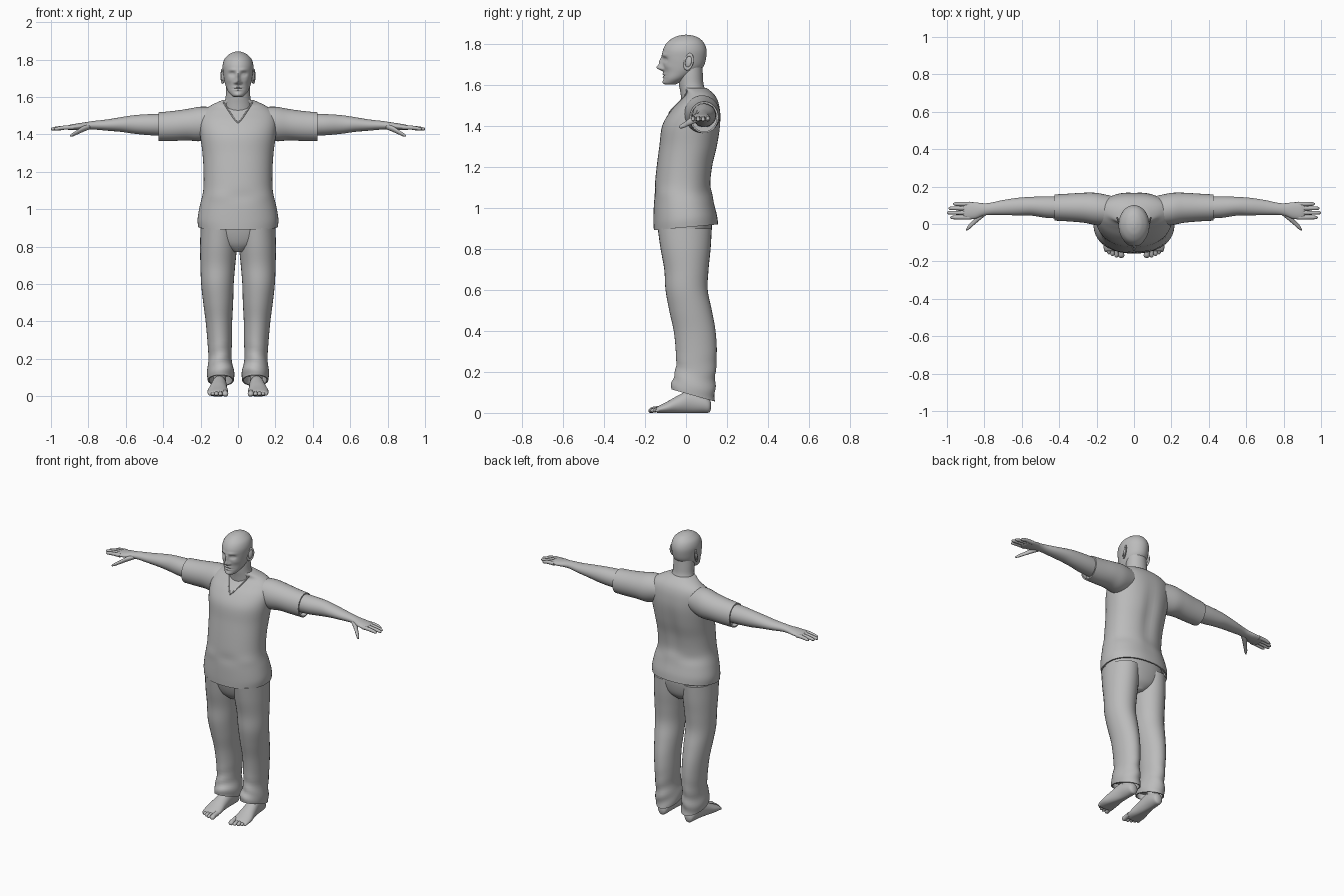
import bpy
import bmesh
import math
from mathutils import Vector
from mathutils.bvhtree import BVHTree

default_cube = bpy.data.objects.get("Cube")
if default_cube:
    bpy.data.objects.remove(default_cube, do_unlink=True)

# One plain colour for the whole figure
grey = bpy.data.materials.new("plain_grey")
grey.use_nodes = True
grey.diffuse_color = (0.5, 0.5, 0.5, 1)
grey.node_tree.nodes["Principled BSDF"].inputs["Base Color"].default_value = (0.5, 0.5, 0.5, 1)


def finish(obj):
    """Assign the material and smooth the object, keeping real edges sharp."""
    obj.data.materials.append(grey)
    bpy.ops.object.select_all(action="DESELECT")
    obj.select_set(True)
    bpy.context.view_layer.objects.active = obj
    bpy.ops.object.shade_smooth_by_angle(angle=math.radians(50))
    return obj


def spline(rings, steps):
    """Smooth interpolation through the given cross-sections."""
    rows = [Vector(r) for r in rings]
    rows = [rows[0]] + rows + [rows[-1]]
    out = []
    for a, b, c, d in zip(rows, rows[1:], rows[2:], rows[3:]):
        for i in range(steps):
            t = i / steps
            out.append(b + (c - a) * (t / 2) + (a * 2 - b * 5 + c * 4 - d) * (t * t / 2)
                       + (b * 3 - a - c * 3 + d) * (t ** 3 / 2))
    return out + [rows[-1]]


def loft(name, axis, rings, side=1, segs=32, steps=5, power=2.0, hem=0, shape=None):
    """Skin oval rings (position, centre a, centre b, radius a, radius b) along an axis.

    hem > 0 turns the first ring inward to make an open cloth edge."""
    rows = spline(rings, steps)
    if hem:
        first, inward = rows[0], math.copysign(hem, rows[-1][0] - rows[0][0])
        lip = Vector(first)
        lip[3], lip[4] = first[3] - 0.008, first[4] - 0.008
        deep = Vector(lip)
        deep[0] += inward
        rows = [deep, lip] + rows
    bm = bmesh.new()
    loops = []
    for t, a, b, ra, rb in rows:
        loop = []
        for k in range(segs):
            ang = math.tau * k / segs
            c, s = math.cos(ang), math.sin(ang)
            u = a + max(ra, 0.001) * math.copysign(abs(c) ** (2 / power), c)
            v = b + max(rb, 0.001) * math.copysign(abs(s) ** (2 / power), s)
            co = Vector({"x": (t, u, v), "y": (u, t, v), "z": (u, v, t)}[axis])
            if shape:
                co = shape(co)
            co.x *= side
            loop.append(bm.verts.new(co))
        loops.append(loop)
    for low, high in zip(loops, loops[1:]):
        for k in range(segs):
            n = (k + 1) % segs
            bm.faces.new((low[k], low[n], high[n], high[k]))
    bm.faces.new(loops[0])
    bm.faces.new(loops[-1])
    bmesh.ops.recalc_face_normals(bm, faces=bm.faces)
    mesh = bpy.data.meshes.new(name)
    bm.to_mesh(mesh)
    bm.free()
    obj = bpy.data.objects.new(name, mesh)
    bpy.context.collection.objects.link(obj)
    return finish(obj)


def bell(d, width):
    return math.exp(-(d / width) ** 2)


# Shirt: belly, chest and sloping shoulders, hem higher at the back
def shirt_shape(co):
    low = max(0, min(1, (1.15 - co.z) / 0.2))
    co.z += 0.09 * co.y * low
    if co.y > 0:
        spine = bell(co.x, 0.04) * bell(co.z - 1.25, 0.18)
        co.y -= 0.012 * spine
    fold = bell(co.z - 1.07, 0.03) * math.sin(co.x * 22 + 1)
    co.y += 0.004 * fold
    return co


shirt = loft("shirt", "z", [
    (.905, 0, 0, .213, .157), (.95, 0, -.003, .216, .155), (1.02, 0, -.01, .204, .147),
    (1.1, 0, -.015, .186, .138), (1.2, 0, -.005, .184, .138), (1.3, 0, .013, .19, .143),
    (1.4, 0, .027, .203, .143), (1.47, 0, .046, .207, .122), (1.52, 0, .063, .19, .094),
    (1.555, 0, .066, .145, .07), (1.585, 0, .04, .08, .06)],
    segs=56, power=2.2, hem=.06, shape=shirt_shape)

# V-shaped neckline laid on the shirt surface
tree = BVHTree.FromPolygons([v.co for v in shirt.data.vertices],
                            [p.vertices for p in shirt.data.polygons])
curve = bpy.data.curves.new("neckline", "CURVE")
curve.dimensions = "3D"
curve.bevel_depth = .004
path = []
for i in range(-8, 9):
    f = abs(i) / 8
    hit = tree.ray_cast(Vector((.078 * i / 8, -1, 1.462 + .112 * f ** 1.2)), Vector((0, 1, 0)))[0]
    if hit:
        path.append(hit)
line = curve.splines.new("POLY")
line.points.add(len(path) - 1)
for point, co in zip(line.points, path):
    point.co = (*co, 1)
neckline = bpy.data.objects.new("neckline", curve)
neckline.data.materials.append(grey)
bpy.context.collection.objects.link(neckline)


# Trousers: seat and two legs with sagging cuffs
def leg_shape(co):
    low = max(0, min(1, (.3 - co.z) / .2))
    wave = math.sin(co.z * 75 + co.x * 30) * bell(co.z - .16, .09)
    co.y += .004 * wave
    co.z -= .28 * (co.y - .035) * low
    return co


loft("trouser_seat", "z", [
    (.77, 0, 0, .03, .07), (.81, 0, 0, .13, .105), (.87, 0, -.003, .187, .125),
    (.93, 0, -.006, .195, .132), (.98, 0, -.006, .17, .12)], segs=40, power=2.2)


# Feet stay on the ground with flat soles
def grounded(co):
    co.z = max(co.z, 0)
    return co


for side, label in ((1, "left"), (-1, "right")):
    loft(label + "_trouser_leg", "z", [
        (.085, .092, .035, .07, .106), (.13, .093, .036, .073, .105), (.2, .096, .047, .062, .097),
        (.3, .098, .05, .066, .1), (.4, .102, .042, .071, .102), (.5, .106, .022, .08, .104),
        (.6, .11, .003, .087, .103), (.7, .108, .002, .093, .108), (.8, .104, -.002, .099, .122),
        (.9, .1, -.006, .1, .132)], side, hem=.04, shape=leg_shape)
    loft(label + "_ankle", "z", [
        (.03, .098, .07, .034, .04), (.1, .098, .062, .034, .042), (.22, .098, .055, .045, .05)], side)
    loft(label + "_foot", "y", [
        (.122, .096, .035, .012, .015), (.112, .096, .036, .028, .034), (.08, .097, .046, .036, .046),
        (.02, .1, .054, .04, .056), (-.04, .105, .04, .047, .044), (-.09, .108, .026, .055, .03),
        (-.135, .108, .016, .053, .017), (-.145, .108, .014, .045, .01)], side, shape=grounded)
    for n, (x, tip, r) in enumerate(((.068, -.182, .016), (.094, -.18, .011), (.115, -.172, .011),
                                     (.134, -.162, .01), (.15, -.15, .01))):
        loft(f"{label}_toe_{n + 1}", "y", [
            (tip + .06, x, .02, r, r), (tip + .03, x, .017, r * .9, r * .9),
            (tip + .01, x, .012, r, r * .9), (tip, x, .01, r * .3, r * .3)],
            side, segs=12, steps=3, shape=grounded)

    # Sleeve and bare arm
    loft(label + "_sleeve", "x", [
        (.425, .088, 1.441, .07, .077), (.35, .088, 1.445, .074, .08), (.27, .087, 1.452, .08, .084),
        (.2, .08, 1.456, .086, .092), (.12, .07, 1.465, .08, .08)], side, hem=.03)
    loft(label + "_arm", "x", [
        (.36, .088, 1.452, .058, .06), (.46, .09, 1.452, .058, .057), (.55, .095, 1.453, .05, .05),
        (.62, .093, 1.453, .047, .04), (.7, .088, 1.45, .04, .03), (.77, .081, 1.449, .032, .023),
        (.81, .077, 1.446, .034, .02), (.85, .072, 1.442, .044, .018), (.9, .07, 1.437, .046, .014),
        (.915, .07, 1.435, .04, .007)], side)

    # Fingers and thumb
    for n, (y, tip) in enumerate(((.035, .983), (.06, 1), (.084, .992), (.107, .968))):
        loft(f"{label}_finger_{n + 1}", "x", [
            (.88, y, 1.438, .012, .012), (.93, y, 1.436, .011, .011),
            (tip - .012, y, 1.43, .009, .009), (tip, y, 1.428, .003, .003)], side, segs=12, steps=4)
    loft(label + "_thumb", "x", [
        (.79, .066, 1.443, .018, .014), (.83, .036, 1.428, .02, .016), (.862, .004, 1.41, .015, .012),
        (.885, -.018, 1.398, .013, .01), (.897, -.03, 1.392, .004, .004)], side, segs=14, steps=4)

    # Ear: rim around a shallow bowl, tilted back
    for part, size in (("ear_rim", (.02, .034)), ("ear_bowl", (.016, .028))):
        if part == "ear_rim":
            bpy.ops.mesh.primitive_torus_add(major_radius=1, minor_radius=.25,
                                             major_segments=24, minor_segments=8)
            thick = .018
        else:
            bpy.ops.mesh.primitive_uv_sphere_add(segments=16, ring_count=8, radius=1)
            thick = .008
        ear = bpy.context.object
        ear.name = f"{label}_{part}"
        for v in ear.data.vertices:
            a, b, out = v.co.x * size[0], v.co.y * size[1], v.co.z * thick
            ear_y = .012 + a + .15 * b
            v.co = (side * (.082 + out + .35 * a), ear_y, 1.712 + b)
        finish(ear)


# Head with a face pressed out by soft bumps: x, z, width, height, depth
BUMPS = [(0, 1.683, .012, .014, .03), (0, 1.71, .009, .022, .016), (.015, 1.677, .007, .007, .009),
         (.032, 1.723, .016, .011, -.014), (.032, 1.722, .009, .006, .006),
         (.028, 1.745, .022, .008, .005), (0, 1.652, .02, .005, .007), (0, 1.638, .016, .005, .006),
         (0, 1.645, .024, .002, -.004), (0, 1.613, .018, .012, .006), (.048, 1.69, .016, .016, .004)]


def head_shape(co):
    if co.y < -.03:
        push = sum(d * bell(abs(co.x) - x, w) * bell(co.z - z, h) for x, z, w, h, d in BUMPS)
        co.y -= push
    return co


loft("head", "z", [
    (1.6, 0, -.075, .02, .022), (1.608, 0, -.07, .034, .038), (1.63, 0, -.05, .053, .058),
    (1.66, 0, -.026, .066, .082), (1.69, 0, -.013, .074, .099), (1.73, 0, -.009, .08, .107),
    (1.77, 0, -.006, .082, .106), (1.805, 0, -.003, .071, .09), (1.83, 0, 0, .045, .06),
    (1.841, 0, 0, .02, .027), (1.844, 0, 0, .002, .003)],
    segs=96, steps=8, shape=head_shape)
loft("neck", "z", [
    (1.5, 0, .045, .08, .065), (1.56, 0, .036, .074, .063), (1.6, 0, .026, .066, .06),
    (1.65, 0, .022, .064, .06), (1.71, 0, .02, .06, .06)])
